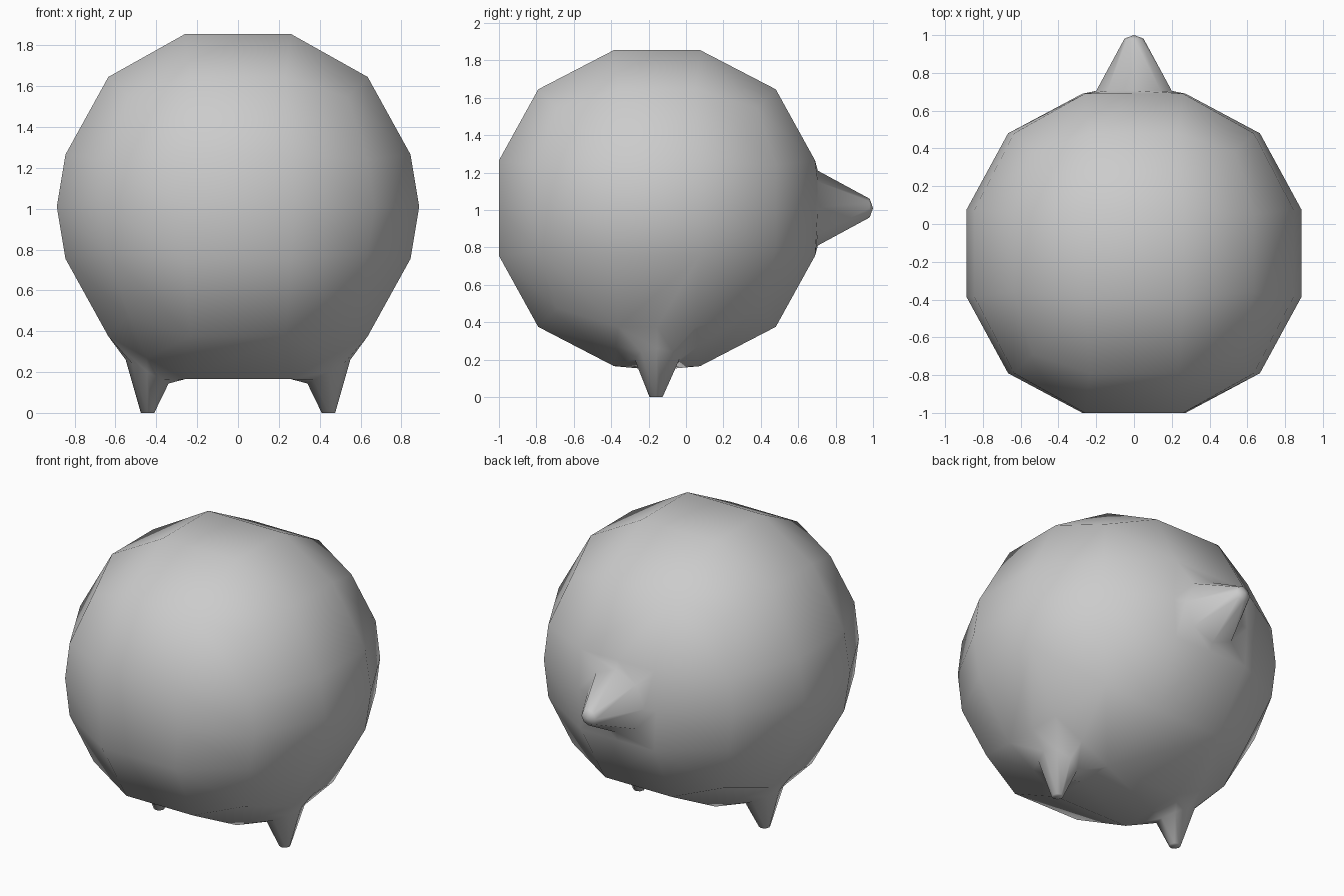
import bpy, bmesh, math
from mathutils import Vector

if "Cube" in bpy.data.objects:
    bpy.data.objects.remove(bpy.data.objects["Cube"])

CENTRE = Vector((0, -0.155, 1.01))
MINOR = (0.26, 0.23, 0.255)

# round body: 3x3-per-side cube pushed out to a ball
bm = bmesh.new()
bmesh.ops.create_cube(bm, size=2)
bmesh.ops.subdivide_edges(bm, edges=bm.edges[:], cuts=2, use_grid_fill=True)
for v in bm.verts:
    outer = sum(abs(c) > 0.9 for c in v.co)
    major = {1: 0.845, 2: 0.635, 3: 0.535}[outer]
    small = 0.9 if outer == 2 else 1.0
    v.co = Vector([math.copysign(major if abs(c) > 0.9 else MINOR[i] * small, c)
                   for i, c in enumerate(v.co)])

# extra loop round the waist, widened sideways
cut = bmesh.ops.bisect_plane(bm, geom=bm.verts[:] + bm.edges[:] + bm.faces[:],
                             plane_co=(0, 0, 0), plane_no=(0, 0, 1))
for g in cut["geom_cut"]:
    if isinstance(g, bmesh.types.BMVert):
        g.co.x *= 1.05


def spike(pick, u, v, rings, tip):
    """Open the picked cell and join it to eight-sided rings."""
    faces = [f for f in bm.faces if pick(f.calc_center_median())]
    verts = {w for f in faces for w in f.verts}
    edges = {e for f in faces for e in f.edges}
    inner = [e for e in edges if all(f in faces for f in e.link_faces)]
    rim = [e for e in edges if e not in inner]
    mid = sum((w.co for w in verts), Vector()) / len(verts)
    bmesh.ops.delete(bm, geom=faces, context='FACES_ONLY')
    for e in inner:
        bm.edges.remove(e)
    # halve the long rim edges so the opening has eight corners
    loop = list(verts)
    for e in rim:
        if e.calc_length() > 0.4:
            loop.append(bmesh.utils.edge_split(e, e.verts[0], 0.5)[1])
    loop.sort(key=lambda w: (math.atan2((w.co - mid)[v], (w.co - mid)[u]) + 0.2) % math.tau)
    n = len(loop)
    for ring in rings:
        new = [bm.verts.new(Vector(ring(math.cos(i * math.tau / n), math.sin(i * math.tau / n))) - CENTRE)
               for i in range(n)]
        for i in range(n):
            j = (i + 1) % n
            bm.faces.new((loop[i], loop[j], new[j], new[i]))
        loop = new
    end = bm.verts.new(Vector(tip) - CENTRE)
    for i in range(n):
        bm.faces.new((loop[i], loop[(i + 1) % n], end))


# tail
spike(lambda c: c.y > 0.8 and abs(c.x) < 0.2 and abs(c.z) < 0.2, 0, 2,
      [lambda a, b: (0.2 * a, 0.705, 1.01 + 0.2 * b),
       lambda a, b: (0.05 * a, 0.982, 1.01 + 0.05 * b)], (0, 1.0, 1.01))

# feet
for s in (-1, 1):
    spike(lambda c: s * c.x > 0.3 and c.z < -0.6 and abs(c.y) < 0.1, 0, 1,
          [lambda a, b: (s * 0.445 + 0.105 * a, -0.155 + 0.12 * b, 0.202 + s * 0.058 * a),
           lambda a, b: (s * 0.443 + 0.033 * a, -0.16 + 0.035 * b, 0.0)],
          (s * 0.443, -0.16, 0))

bmesh.ops.recalc_face_normals(bm, faces=bm.faces[:])
bmesh.ops.translate(bm, verts=bm.verts[:], vec=CENTRE)
for f in bm.faces:
    f.smooth = True
mesh = bpy.data.meshes.new("round_body")
bm.to_mesh(mesh)
bm.free()
bpy.context.collection.objects.link(bpy.data.objects.new("round_body", mesh))
